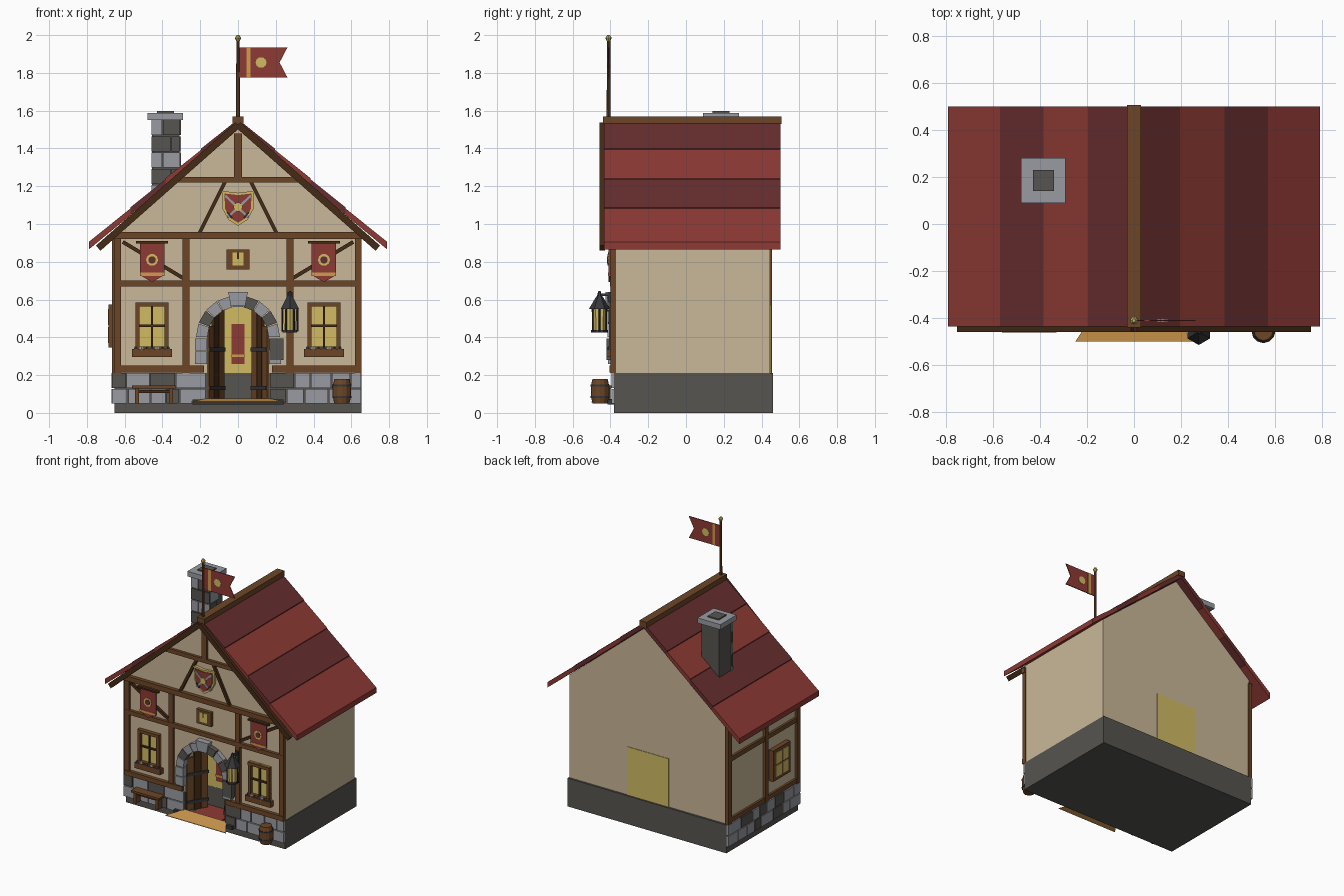
import bpy, bmesh, math, random
from mathutils import Vector

if "Cube" in bpy.data.objects:
    bpy.data.objects.remove(bpy.data.objects["Cube"])

random.seed(4)

def mat(name, r, g, b):
    m = bpy.data.materials.new(name)
    m.diffuse_color = [(c / 255) ** 2.2 for c in (r, g, b)] + [1]
    m.use_nodes = True
    m.node_tree.nodes["Principled BSDF"].inputs["Base Color"].default_value = m.diffuse_color
    return m

PLASTER = mat("plaster", 201, 182, 152)
TIMBER = mat("timber", 108, 72, 43)
DARK = mat("dark_timber", 70, 46, 28)
RED = mat("red", 140, 60, 55)
MAROON = mat("dark_red", 103, 49, 49)
LIGHT = mat("light_stone", 151, 154, 160)
STONE = mat("dark_stone", 87, 85, 81)
GOLD = mat("gold_glow", 208, 186, 100)
ORANGE = mat("orange", 208, 152, 80)
IRON = mat("iron", 58, 58, 61)

def finish(name, bm, m):
    bmesh.ops.recalc_face_normals(bm, faces=bm.faces)
    me = bpy.data.meshes.new(name)
    bm.to_mesh(me)
    bm.free()
    me.materials.append(m)
    ob = bpy.data.objects.new(name, me)
    bpy.context.collection.objects.link(ob)
    return ob

def prism(name, pts, y0, y1, m):
    """Outline in x,z extruded from y0 to y1."""
    bm = bmesh.new()
    f = bm.faces.new([bm.verts.new((x, y0, z)) for x, z in pts])
    ext = bmesh.ops.extrude_face_region(bm, geom=[f])["geom"]
    bmesh.ops.translate(bm, vec=(0, y1 - y0, 0),
                        verts=[v for v in ext if isinstance(v, bmesh.types.BMVert)])
    return finish(name, bm, m)

def box(name, x0, x1, y0, y1, z0, z1, m):
    return prism(name, [(x0, z0), (x1, z0), (x1, z1), (x0, z1)], y0, y1, m)

def bar(name, a, b, w, y0, y1, m):
    a, b = Vector(a), Vector(b)
    d = (b - a).normalized()
    n = Vector((-d.y, d.x)) * w / 2
    return prism(name, [a + n, b + n, b - n, a - n], y0, y1, m)

def disc(name, x, z, r, y0, y1, m, n=10):
    a = [2 * math.pi * i / n for i in range(n)]
    return prism(name, [(x + r * math.cos(t), z + r * math.sin(t)) for t in a], y0, y1, m)

def cone(name, x, y, z0, z1, r0, r1, m, n=8):
    bm = bmesh.new()
    bmesh.ops.create_cone(bm, cap_ends=True, segments=n, radius1=r0, radius2=r1, depth=z1 - z0)
    bmesh.ops.translate(bm, vec=(x, y, (z0 + z1) / 2), verts=bm.verts)
    return finish(name, bm, m)

# Plinth and gabled wall, with an arched door recess cut into both
plinth = box("plinth", -.655, .655, -.38, .46, 0, .21, STONE)
wall = prism("wall", [(-.65, .205), (.65, .205), (.65, .976), (0, 1.515), (-.65, .976)], -.38, .445, PLASTER)
arc = [(.165 * math.cos(math.pi * i / 14), .4 + .165 * math.sin(math.pi * i / 14)) for i in range(15)]
cutter = prism("door_cutter", [(-.165, .06), (.165, .06)] + arc, -.6, -.2, STONE)
cutter.hide_render = True
for ob in (plinth, wall):
    mod = ob.modifiers.new("doorway", 'BOOLEAN')
    mod.operation, mod.object, mod.solver = 'DIFFERENCE', cutter, 'EXACT'
    bpy.context.view_layer.objects.active = ob
    bpy.ops.object.modifier_apply(modifier=mod.name)
bpy.data.objects.remove(cutter)
box("inner_glow", -.17, .17, -.203, .449, .21, .57, GOLD)
box("hall_banner", -.035, .035, -.209, -.2, .26, .47, RED)
box("hall_banner_band", -.035, .035, -.213, -.2, .295, .31, ORANGE)
box("rug", -.12, .12, -.38, -.205, .058, .066, RED)

# Stone facing on the front and left of the plinth
def course(a, b):
    while a < b - .01:
        e = a + random.uniform(.07, .14)
        e = b if b - e < .05 else e
        yield a, e, random.choice((LIGHT, LIGHT, STONE))
        a = e
for z0, z1 in ((.05, .127), (.133, .21)):
    for lo, hi in ((-.67, -.17), (.17, .655)):
        for a, b, m in course(lo, hi):
            box("front_stone", a + .003, b - .003, -.395, -.37, z0, z1, m)
    for a, b, m in course(-.39, .46):
        box("side_stone", -.67, -.64, a + .003, b - .003, z0, z1, m)

# Roof: four bands per slope, bargeboards and ridge
steps = [0, .195, .385, .57, .79]
top = lambda x: 1.555 - .83 * x
for s in (-1, 1):
    for i in range(4):
        a, b = steps[i], steps[i + 1]
        prism("roof_band", [(s * a, top(a)), (s * b, top(b) + .006), (s * b, top(b) - .034), (s * a, top(a) - .036)],
              -.435, .5, RED if i % 2 else MAROON)
    bar("bargeboard", (0, 1.525), (s * .74, .872), .036, -.458, -.43, DARK)
box("ridge_beam", -.03, .03, -.44, .505, 1.53, 1.57, TIMBER)

# Chimney with stone faces
box("chimney", -.455, -.31, .11, .26, 1.05, 1.555, STONE)
for i in range(6):
    z = 1.04 + .086 * i
    split = -.40 if i % 2 else -.355
    box("chimney_stone", -.458, split - .003, .102, .12, z, z + .08, LIGHT if i % 2 else STONE)
    box("chimney_stone", split + .003, -.307, .102, .12, z, z + .08, STONE if i % 3 else LIGHT)
    box("chimney_stone", -.32, -.303, .11, .18 if i % 2 else .21, z, z + .08, STONE if i % 2 else LIGHT)
box("chimney_cap", -.48, -.29, .09, .28, 1.55, 1.588, LIGHT)
box("flue", -.43, -.34, .14, .23, 1.58, 1.597, STONE)

# Front timber frame
F0, F1 = -.4, -.37
box("eave_beam", -.66, .66, -.408, F1, .92, .957, TIMBER)
box("collar_beam", -.325, .325, F0, F1, 1.22, 1.25, TIMBER)
box("king_post", -.02, .02, F0, F1, 1.25, 1.48, TIMBER)
for s in (-1, 1):
    for x in (.637, .275):
        box("post", s * x - .018, s * x + .018, F0, F1, .21, .93, TIMBER)
    bar("gable_brace", (s * .06, 1.24), (s * .205, .95), .02, -.396, F1, DARK)
    bar("wall_brace", (s * .61, .905), (s * .285, .71), .02, -.396, F1, DARK)
    a, b = sorted((s * .18, s * .655))
    box("sill_beam", a, b, -.405, F1, .215, .25, TIMBER)
box("middle_rail", -.655, .655, -.402, F1, .67, .702, TIMBER)

# Left side timber frame
for y in (-.372, 0, .435):
    box("side_post", -.668, -.64, y - .02, y + .02, .21, .95, TIMBER)
for z in (.215, .67):
    box("side_rail", -.666, -.64, -.38, .45, z, z + .034, TIMBER)

# Windows
def window(name, x, z0, z1, hw, w=.022):
    box(name + "_glass", x - hw, x + hw, -.386, F1, z0, z1, GOLD)
    for s in (-1, 1):
        box(name + "_jamb", x + s * (hw - w / 2) - w / 2, x + s * (hw - w / 2) + w / 2, -.408, F1, z0, z1, TIMBER)
    for z in (z0, z1 - w):
        box(name + "_rail", x - hw, x + hw, -.41, F1, z, z + w, TIMBER)
    box(name + "_mullion", x - .006, x + .006, -.398, F1, z0, z1, DARK)
for s in (-1, 1):
    x = s * .455
    window("window", x, .33, .585, .088)
    box("window_crossbar", x - .08, x + .08, -.398, F1, .455, .467, DARK)
    box("flower_box", x - .105, x + .105, -.42, F1, .297, .338, TIMBER)
    for i in range(7):
        cone("plant", x - .085 + i * .028, -.405, .33, .352, .016, .008, (IRON, LIGHT, DARK)[i % 3], 6)
box("attic_window_frame", -.06, .06, -.405, F1, .76, .865, TIMBER)
box("attic_window_glass", -.03, .03, -.41, -.4, .78, .85, GOLD)
box("attic_window_bar", -.004, .004, -.412, -.4, .815, .85, DARK)
box("side_window_frame", -.685, -.64, -.25, -.05, .345, .575, TIMBER)
for y0, y1 in ((-.225, -.156), (-.144, -.075)):
    for z0, z1 in ((.37, .454), (.466, .55)):
        box("side_window_pane", -.689, -.68, y0, y1, z0, z1, GOLD)

# Stone arch around the door
def arch_stone(a, b, r0, r1, m):
    p = [(r * math.cos(t), .4 + r * math.sin(t)) for r, t in ((r0, a), (r1, a), (r1, b), (r0, b))]
    prism("arch_stone", p, -.415, -.37, m)
for i in range(9):
    a = math.pi * i / 9
    arch_stone(a + .012, a + math.pi / 9 - .012, .162, .222, STONE if i in (1, 3, 7) else LIGHT)
prism("keystone", [(-.038, .565), (.038, .565), (.052, .64), (-.052, .64)], -.425, -.37, LIGHT)
for s in (-1, 1):
    for z0, z1, m in ((.26, .325, LIGHT), (.33, .395, STONE if s > 0 else LIGHT)):
        a, b = sorted((s * .163, s * .228))
        box("jamb_stone", a, b, -.413, -.37, z0, z1, m)
box("right_jamb_block", .17, .24, -.42, -.37, .28, .395, STONE)

# Open door leaves: planks stepping up to the arch, with iron straps
for s in (-1, 1):
    for i, h in enumerate((.46, .525, .555)):
        ob = box("door_plank", .052 * i, .052 * i + .049, -.008, .008, 0, h - .07, DARK if i == 1 else TIMBER)
        straps = [box("door_strap", .052 * i, .052 * i + .052, -.014, .014, z, z + .022, IRON) for z in (.05, .255)]
        for o in [ob] + straps:
            o.location = (s * .16, -.375, .07)
            o.rotation_euler.z = math.radians(58 if s < 0 else 122)

# Step and the light spilling across it
box("step", -.24, .24, -.415, -.375, .045, .07, IRON)
bm = bmesh.new()
bm.faces.new([bm.verts.new(p) for p in ((-.25, -.5, .055), (.25, -.5, .055), (.17, -.38, .072), (-.17, -.38, .072))])
ext = bmesh.ops.extrude_face_region(bm, geom=bm.faces[:])["geom"]
bmesh.ops.translate(bm, vec=(0, 0, .004), verts=[v for v in ext if isinstance(v, bmesh.types.BMVert)])
finish("light_spill", bm, ORANGE)

# Wall banners
for s in (-1, 1):
    x = s * .455
    box("banner_rod", x - .085, x + .085, -.418, -.395, .898, .91, DARK)
    prism("banner", [(x - .065, .9), (x - .065, .73), (x, .692), (x + .065, .73), (x + .065, .9)], -.41, -.4, RED)
    box("banner_band", x - .065, x + .065, -.414, -.4, .725, .742, ORANGE)
    disc("banner_ring", x, .81, .032, -.415, -.4, GOLD)
    disc("banner_ring_centre", x, .81, .02, -.418, -.4, MAROON)

# Gable shield with crossed swords
def shield(name, k, y, m):
    pts = [(-.085, .085), (0, .075), (.085, .085), (.082, -.01), (.05, -.068), (0, -.1), (-.05, -.068), (-.082, -.01)]
    prism(name, [(x * k, 1.09 + z * k) for x, z in pts], y, -.375, m)
shield("shield_rim", 1, -.4, GOLD)
shield("shield_field", .84, -.406, RED)
for s in (-1, 1):
    bar("sword_blade", (s * .068, 1.15), (-s * .055, 1.035), .012, -.412, -.4, LIGHT)
    bar("sword_guard", (-s * .058, 1.062), (-s * .03, 1.032), .008, -.414, -.4, IRON)
disc("shield_boss", 0, 1.09, .024, -.416, -.4, GOLD)

# Flagpole and swallowtail flag
P = -.41
cone("flagpole", 0, P, 1.5, 1.975, .01, .009, TIMBER)
cone("pole_finial_lower", 0, P, 1.968, 1.985, .009, .017, GOLD)
cone("pole_finial_upper", 0, P, 1.985, 2.0, .017, .007, GOLD)
prism("flag", [(.008, 1.775), (.262, 1.775), (.22, 1.855), (.262, 1.935), (.008, 1.935)], P - .003, P + .003, RED)
box("flag_stripe", .044, .066, P - .005, P + .005, 1.775, 1.935, ORANGE)
disc("flag_disc", .122, 1.855, .029, P - .006, P + .006, GOLD)

# Hanging lantern
X, Y = .275, -.458
cone("lantern_glass", X, Y, .435, .555, .036, .042, GOLD, 6)
cone("lantern_base", X, Y, .425, .44, .044, .044, IRON, 6)
cone("lantern_roof", X, Y, .55, .615, .056, .018, IRON, 6)
cone("lantern_finial", X, Y, .61, .645, .016, .006, IRON, 6)
for i in range(6):
    t = math.pi * i / 3 + math.pi / 2
    cone("lantern_post", X + .041 * math.sin(t), Y + .041 * math.cos(t), .43, .555, .005, .005, IRON, 4)
box("lantern_arm", X - .007, X + .007, Y, -.38, .618, .632, IRON)
box("lantern_plate", X - .014, X + .014, -.41, -.39, .55, .64, IRON)

# Barrel
for z0, z1, r0, r1 in ((.05, .09, .04, .049), (.09, .14, .049, .049), (.14, .18, .049, .04)):
    cone("barrel_staves", .55, -.455, z0, z1, r0, r1, TIMBER, 12)
for z in (.08, .14):
    cone("barrel_hoop", .55, -.455, z, z + .01, .051, .051, IRON, 12)

# Bench
box("bench_seat", -.56, -.33, -.46, -.395, .13, .145, TIMBER)
for x in (-.545, -.365):
    box("bench_leg", x, x + .02, -.45, -.4, .05, .13, TIMBER)
box("bench_stretcher", -.54, -.35, -.43, -.42, .105, .12, DARK)
